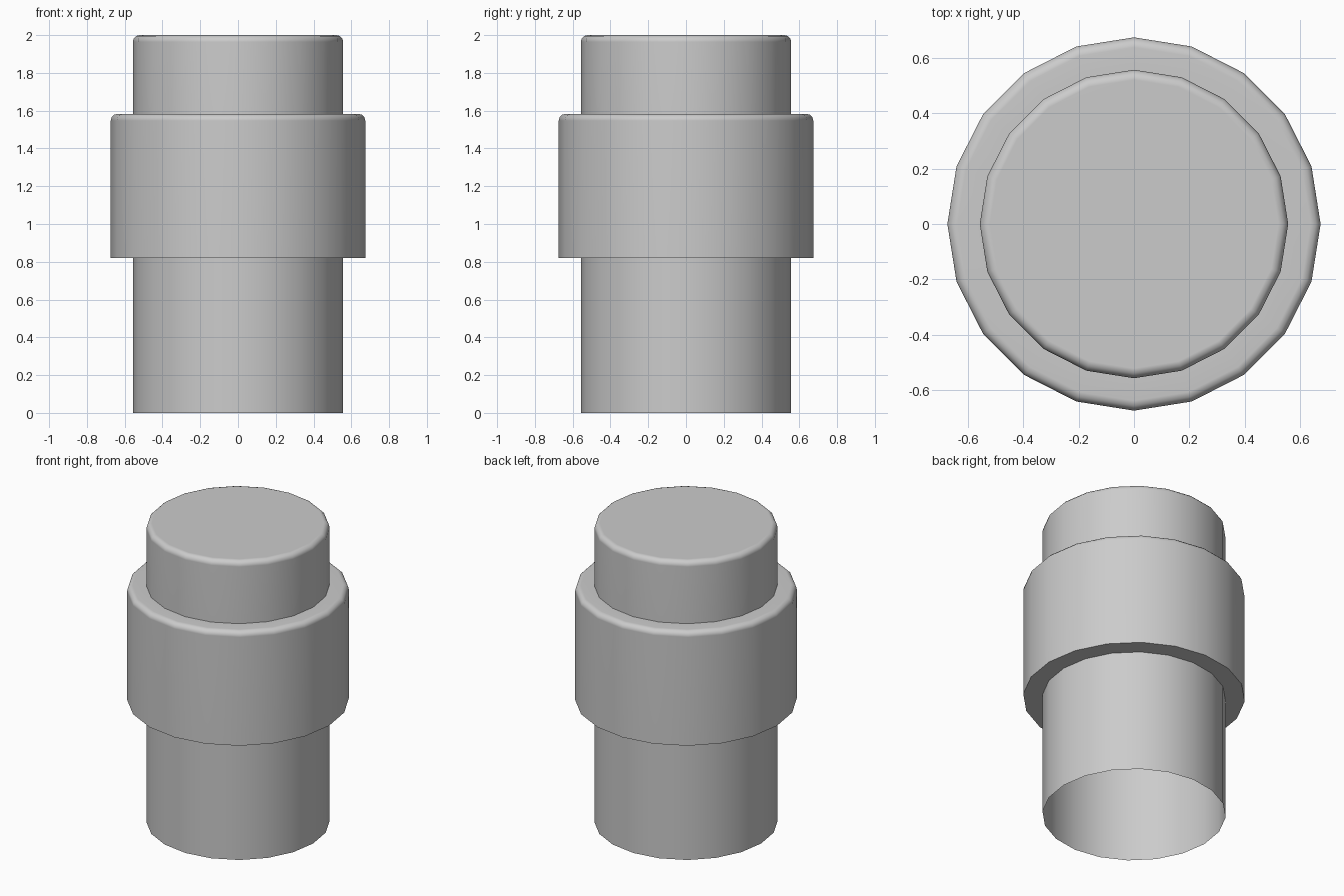
import bpy
import bmesh
import math
from mathutils import Matrix, Vector

SIDES = 20
SHAFT_R = 0.557
COLLAR_R = 0.674
COLLAR_BOTTOM, COLLAR_TOP, TOP = 0.82, 1.583, 2.0
ROUND = 0.036
ROUND_STEPS = 3

cube = bpy.data.objects.get("Cube")
if cube:
    bpy.data.objects.remove(cube, do_unlink=True)

# Single painted-metal colour
grey = bpy.data.materials.new("plain grey")
grey.use_nodes = True
colour = (0.6, 0.6, 0.6, 1)
grey.diffuse_color = colour
grey.node_tree.nodes["Principled BSDF"].inputs["Base Color"].default_value = colour


def rounded_corner(radius, z):
    """Profile points that round an outer top corner."""
    points = []
    for i in range(ROUND_STEPS + 1):
        a = math.pi / 2 * i / ROUND_STEPS
        points.append((radius - ROUND + ROUND * math.cos(a),
                       z - ROUND + ROUND * math.sin(a)))
    return points


# Stepped outline from the open foot, around the collar, to the cap
profile = [(SHAFT_R, 0), (SHAFT_R, COLLAR_BOTTOM), (COLLAR_R, COLLAR_BOTTOM)]
profile += rounded_corner(COLLAR_R, COLLAR_TOP)
profile += [(SHAFT_R, COLLAR_TOP)]
profile += rounded_corner(SHAFT_R, TOP)

# Turn the outline into rings and join neighbouring rings
bm = bmesh.new()
rings = []
for r, z in profile:
    rings.append([bm.verts.new(Matrix.Rotation(math.tau * i / SIDES, 3, "Z") @ Vector((r, 0, z)))
                  for i in range(SIDES)])
for low, high in zip(rings, rings[1:]):
    for i in range(SIDES):
        j = (i + 1) % SIDES
        bm.faces.new((low[i], low[j], high[j], high[i]))
bm.faces.new(rings[-1])  # flat cap; the foot stays open

mesh = bpy.data.meshes.new("collared_post")
bm.to_mesh(mesh)
bm.free()
mesh.materials.append(grey)
post = bpy.data.objects.new("collared_post", mesh)
bpy.context.collection.objects.link(post)

# Smooth round walls, crisp steps, flat cap
bpy.ops.object.select_all(action="DESELECT")
post.select_set(True)
bpy.context.view_layer.objects.active = post
bpy.ops.object.shade_smooth_by_angle(angle=math.radians(40))
normals = post.modifiers.new("flat_cap_normals", "WEIGHTED_NORMAL")
normals.keep_sharp = True
